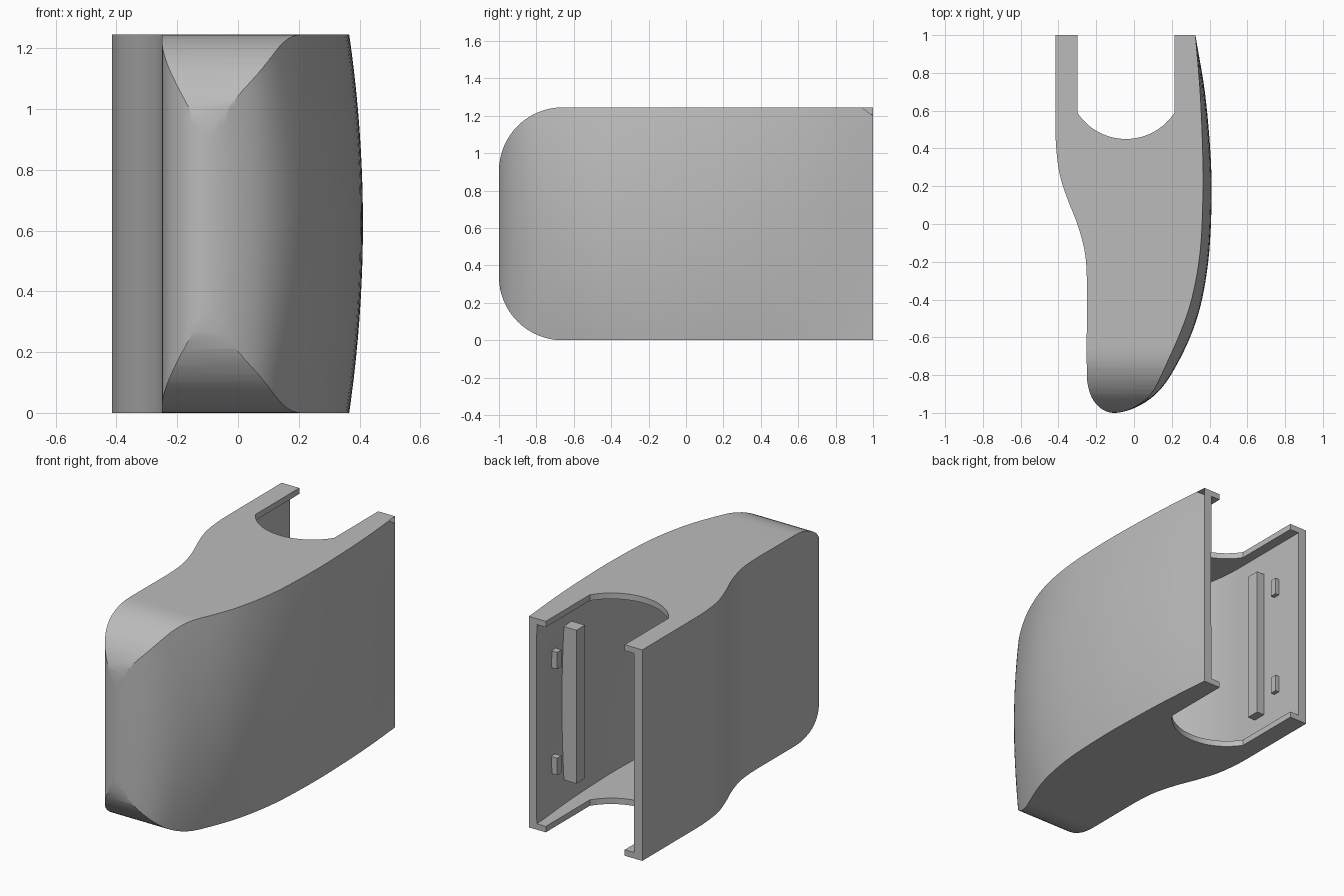
import bpy, bmesh, math
from mathutils import Vector

if "Cube" in bpy.data.objects:
    bpy.data.objects.remove(bpy.data.objects["Cube"], do_unlink=True)

HEIGHT = 1.245
WALL = 0.055
PLATE = 0.035

grey = bpy.data.materials.new("plain grey")
grey.use_nodes = True
grey.diffuse_color = (0.5, 0.5, 0.5, 1)
grey.node_tree.nodes["Principled BSDF"].inputs["Base Color"].default_value = (0.5, 0.5, 0.5, 1)


def loft(name, rings):
    """Closed solid through rings that have equal point counts."""
    bm = bmesh.new()
    rows = [[bm.verts.new(point) for point in ring] for ring in rings]
    count = len(rows[0])
    for low, high in zip(rows, rows[1:]):
        for i in range(count):
            j = (i + 1) % count
            bm.faces.new((low[i], low[j], high[j], high[i]))
    bm.faces.new(rows[0])
    bm.faces.new(rows[-1])
    bmesh.ops.recalc_face_normals(bm, faces=bm.faces)
    mesh = bpy.data.meshes.new(name)
    bm.to_mesh(mesh)
    bm.free()
    mesh.materials.append(grey)
    obj = bpy.data.objects.new(name, mesh)
    bpy.context.collection.objects.link(obj)
    return obj


def box(name, x, y, z):
    corners = [(x[0], y[0]), (x[1], y[0]), (x[1], y[1]), (x[0], y[1])]
    return loft(name, [[(a, b, h) for a, b in corners] for h in z])


def activate(obj):
    bpy.ops.object.select_all(action="DESELECT")
    obj.select_set(True)
    bpy.context.view_layer.objects.active = obj


def combine(target, tool, operation):
    modifier = target.modifiers.new(operation, "BOOLEAN")
    modifier.operation = operation
    modifier.solver = "EXACT"
    modifier.object = tool
    activate(target)
    bpy.ops.object.modifier_apply(modifier=modifier.name)
    bpy.data.objects.remove(tool, do_unlink=True)


def smooth_path(points, steps):
    """Catmull-Rom curve through the points."""
    pts = [Vector(p) for p in points]
    pts = [2 * pts[0] - pts[1]] + pts + [2 * pts[-1] - pts[-2]]
    path = []
    for a, b, c, d in zip(pts, pts[1:], pts[2:], pts[3:]):
        for i in range(steps):
            t = i / steps
            path.append(0.5 * (2 * b + (c - a) * t + (2 * a - 5 * b + 4 * c - d) * t ** 2
                               + (3 * b - a - 3 * c + d) * t ** 3))
    return path + [pts[-2]]


# Plan outline: x, y, and how far x bulges at mid height
outline = smooth_path([
    (.325, 1, 0), (.35, .7, .025), (.363, .4, .04), (.365, .15, .046), (.35, -.15, .048),
    (.305, -.4, .055), (.235, -.6, .062), (.14, -.8, .055), (.07, -.91, .035),
    (-.02, -.975, .02), (-.1, -1, 0), (-.17, -.98, 0), (-.22, -.925, 0), (-.245, -.85, 0),
    (-.25, -.76, 0), (-.25, -.5, 0), (-.25, -.28, 0), (-.262, -.14, 0), (-.3, 0, 0),
    (-.355, .14, 0), (-.395, .27, 0), (-.413, .42, 0), (-.415, .55, 0), (-.415, .75, 0),
    (-.415, 1, 0)], 5)


def outer_ring(z):
    t = 4 * (z / HEIGHT) * (1 - z / HEIGHT)
    return [Vector((p.x + p.z * t, p.y, z)) for p in outline]


def inner_ring(z):
    """Outline moved in by the wall thickness and run out through the back."""
    ring = outer_ring(z)
    inner = []
    for i in range(1, len(ring) - 1):
        if outline[i].y > -0.55:
            along = (ring[i + 1] - ring[i - 1]).normalized()
            inner.append(ring[i] + WALL * Vector((along.y, -along.x, 0)))
    back = [Vector((p.x, 1.1, z)) for p in (ring[0] - Vector((WALL, 0, 0)), ring[-1] + Vector((WALL, 0, 0)))]
    return [back[0]] + inner + [back[1]]


def levels(low, high, count):
    return [low + (high - low) * i / count for i in range(count + 1)]


# Bulged body
housing = loft("housing", [outer_ring(z) for z in levels(-0.02, HEIGHT + 0.02, 20)])

# Rounded front corners of the side profile
R = 0.34
arc = [i * math.pi / 32 for i in range(17)]
profile = [(R - 1 - R * math.sin(a), R - R * math.cos(a)) for a in arc]
profile += [(y, HEIGHT - z) for y, z in reversed(profile)]
profile += [(1.2, HEIGHT), (1.2, 0)]
combine(housing, loft("profile_cutter", [[(x, y, z) for y, z in profile] for x in (-1, 1)]), "INTERSECT")

# Hollow interior, open at the back
combine(housing, loft("cavity_cutter", [inner_ring(z) for z in levels(PLATE, HEIGHT - PLATE, 16)]), "DIFFERENCE")

# Rounded notch through the top and bottom plates
half, middle, radius, centre_y = 0.2575, -0.0425, 0.307, 0.757
sweep = math.asin(half / radius)
notch = [(middle + radius * math.sin(a), centre_y - radius * math.cos(a))
         for a in levels(-sweep, sweep, 24)]
notch += [(middle + half, 1.1), (middle - half, 1.1)]
combine(housing, loft("notch_cutter", [[(x, y, z) for x, y in notch] for z in (-0.2, 1.5)]), "DIFFERENCE")

activate(housing)
bpy.ops.object.shade_smooth_by_angle(angle=math.radians(30))

# Inner ribs and small catches on both side walls
for side, rib_x, catch_x in (("left", (0.225, 0.335), (0.26, 0.315)),
                             ("right", (-0.39, -0.31), (-0.39, -0.335))):
    box(side + "_rib", rib_x, (0.62, 0.7), (0.17, HEIGHT - 0.17))
    for level, z in (("lower", 0.31), ("upper", HEIGHT - 0.31)):
        box(side + "_" + level + "_catch", catch_x, (0.79, 0.83), (z - 0.05, z + 0.05))
